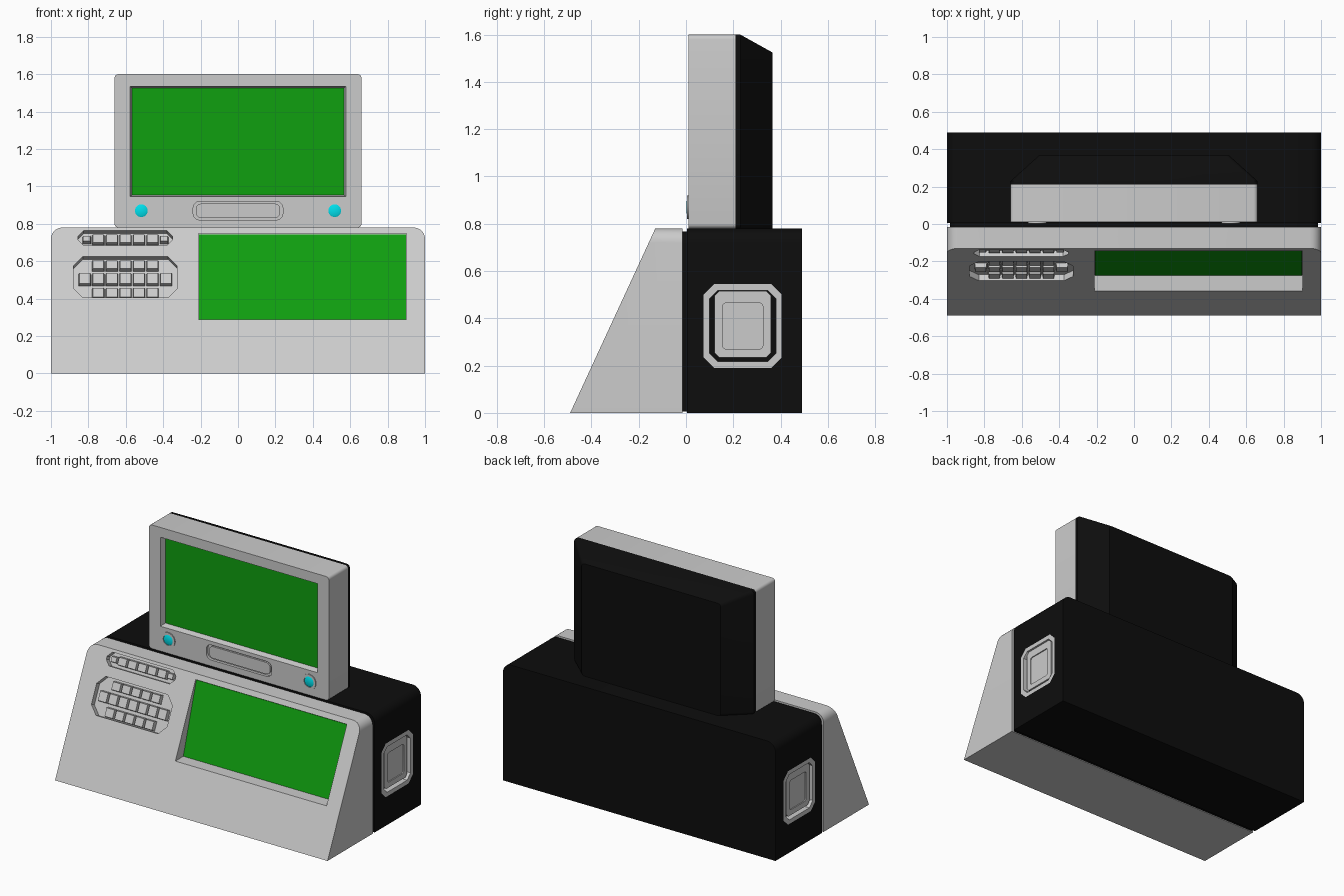
import bpy, bmesh, math
from mathutils import Vector

if "Cube" in bpy.data.objects:
    bpy.data.objects.remove(bpy.data.objects["Cube"])


def material(name, rgb):
    m = bpy.data.materials.new(name)
    m.diffuse_color = (*rgb, 1)
    m.use_nodes = True
    m.node_tree.nodes["Principled BSDF"].inputs["Base Color"].default_value = m.diffuse_color
    return m


BLACK = material("black_plastic", (0.004, 0.004, 0.004))
GREEN = material("green_screen", (0.005, 0.35, 0.005))
CYAN = material("cyan_light", (0.0, 0.75, 0.85))

# Sloped console face: runs from (y -0.49, z 0) to (y -0.13, z 0.78)
RUN, RISE = 0.36, 0.78
NORMAL = Vector((0, -RISE, RUN)).normalized()


# Mappings from (u, v, w) to space: w is y, x, or depth below the slope
def front(u, v, w):
    return Vector((u, w, v))


def side(u, v, w):
    return Vector((w, u, v))


def slope(u, v, w):
    return Vector((u, -0.49 + RUN * v / RISE, v)) - NORMAL * w


def rect(x0, x1, z0, z1, r=0, seg=1, square_bottom=False):
    """Rectangle outline with chamfered (seg=1) or rounded corners."""
    pts = []
    corners = [(x1, z1, -1, -1, 0), (x0, z1, 1, -1, 90), (x0, z0, 1, 1, 180), (x1, z0, -1, 1, 270)]
    for i, (x, z, sx, sz, a) in enumerate(corners):
        if r == 0 or (square_bottom and i > 1):
            pts.append((x, z))
            continue
        for k in range(seg + 1):
            t = math.radians(a + 90 * k / seg)
            pts.append((x + sx * r + r * math.cos(t), z + sz * r + r * math.sin(t)))
    return pts


def circle(cx, cz, r, n=24):
    return [(cx + r * math.cos(math.tau * i / n), cz + r * math.sin(math.tau * i / n)) for i in range(n)]


def loft(name, rings, mat=None, closed=False):
    """Skin a list of point rings, capped at both ends or closed into a frame."""
    bm = bmesh.new()
    vs = [[bm.verts.new(p) for p in ring] for ring in rings]
    n = len(vs[0])
    pairs = list(zip(vs, vs[1:])) + ([(vs[-1], vs[0])] if closed else [])
    for a, b in pairs:
        for i in range(n):
            j = (i + 1) % n
            bm.faces.new((a[i], a[j], b[j], b[i]))
    if not closed:
        bm.faces.new(vs[0])
        bm.faces.new(vs[-1])
    bmesh.ops.recalc_face_normals(bm, faces=bm.faces)
    me = bpy.data.meshes.new(name)
    bm.to_mesh(me)
    bm.free()
    ob = bpy.data.objects.new(name, me)
    bpy.context.collection.objects.link(ob)
    if mat:
        me.materials.append(mat)
    return ob


def ring_at(outline, space, w):
    return [space(u, v, w) for u, v in outline]


def prism(name, outline, space, w0, w1, mat=None, end=None):
    return loft(name, [ring_at(outline, space, w0), ring_at(end or outline, space, w1)], mat)


def frame(name, outer, inner, space, w0, w1, mat=None):
    rings = [ring_at(o, space, w) for o, w in ((outer, w0), (outer, w1), (inner, w1), (inner, w0))]
    return loft(name, rings, mat, closed=True)


def cut(target, cutter):
    """Subtract the cutter from the target, then discard the cutter."""
    cutter.hide_render = True
    for m in target.data.materials:
        cutter.data.materials.append(m)
    mod = target.modifiers.new("cut", 'BOOLEAN')
    mod.operation, mod.solver, mod.object = 'DIFFERENCE', 'EXACT', cutter
    bpy.context.view_layer.objects.active = target
    bpy.ops.object.modifier_apply(modifier=mod.name)
    bpy.data.objects.remove(cutter)


# Console: sloped grey front, dark seam, black rear housing
shell = rect(-1, 1, 0, 0.78, 0.06, 6, True)
console = loft("console_front", [ring_at(shell, slope, 0), ring_at(shell, front, -0.015)])
prism("seam_strip", rect(-0.985, 0.985, 0.005, 0.768, 0.05, 6, True), front, -0.015, 0.005, BLACK)
housing = prism("rear_housing", shell, front, 0.005, 0.49, BLACK)

# Console screen, set more upright than the slope
cut(console, prism("screen_pocket", [(-0.45, 0.288), (-0.27, 0.288), (-0.13, 0.748), (-0.3, 0.748)],
                   side, -0.21, 0.90))
prism("console_screen", [(-0.275, 0.289), (-0.255, 0.289), (-0.118, 0.743), (-0.138, 0.743)],
      side, -0.209, 0.899, GREEN)

# Keypad recesses
cut(console, prism("keypad_pocket", rect(-0.88, -0.325, 0.405, 0.625, 0.05), slope, -0.02, 0.035))
cut(console, prism("key_strip_pocket", rect(-0.855, -0.35, 0.685, 0.763, 0.03), slope, -0.02, 0.035))


def key(x, z, w, h):
    base = rect(x - w / 2, x + w / 2, z - h / 2, z + h / 2)
    top = rect(x - w / 2 + 0.004, x + w / 2 - 0.004, z - h / 2 + 0.004, z + h / 2 - 0.004)
    prism("key", base, slope, 0.036, 0.01, end=top)


# Keys: rows of 5, 7 and 5, plus the upper strip with narrow end keys
PITCH = 0.0725
for z, count, height in ((0.437, 5, 0.056), (0.513, 7, 0.062), (0.586, 5, 0.052), (0.725, 5, 0.05)):
    for i in range(count):
        key(-0.602 + (i - (count - 1) / 2) * PITCH, z, 0.066, height)
for x in (-0.809, -0.395):
    key(x, 0.725, 0.045, 0.036)

# Framed vent panels on both sides of the housing
for s, label in ((-1, "left"), (1, "right")):
    outer = rect(0.075, 0.405, 0.19, 0.545, 0.045)
    cut(housing, prism("vent_pocket", outer, side, s * 0.955, s * 1.05))
    frame(label + "_vent_frame", outer, rect(0.1, 0.38, 0.217, 0.518, 0.035), side, s * 0.954, s)
    panel = prism(label + "_vent_panel", rect(0.12, 0.36, 0.235, 0.515, 0.02), side, s * 0.954, s * 0.99)
    cut(panel, prism("panel_pocket", rect(0.155, 0.325, 0.27, 0.465, 0.015, 4), side, s * 0.983, s * 1.05))

# Monitor: grey bezel and black tapered back
outline = rect(-0.66, 0.66, 0.78, 1.6, 0.02, 4)
bezel = prism("monitor_bezel", outline, front, 0.01, 0.21)
small = rect(-0.51, 0.51, 0.78, 1.525, 0.02, 4)
loft("monitor_back", [ring_at(outline, front, 0.21), ring_at(outline, front, 0.23),
                      ring_at(small, front, 0.365)], BLACK)

# Monitor screen in a tapered recess
cut(bezel, prism("monitor_pocket", rect(-0.58, 0.58, 0.942, 1.538), front, 0.0, 0.055,
                 end=rect(-0.563, 0.563, 0.957, 1.523)))
prism("monitor_screen", rect(-0.566, 0.566, 0.954, 1.526), front, 0.047, 0.07, GREEN)

# Recessed handle plate below the screen
cut(bezel, prism("handle_pocket", rect(-0.24, 0.24, 0.82, 0.92, 0.035, 3), front, -0.02, 0.028))
prism("handle_plate", rect(-0.225, 0.225, 0.831, 0.909, 0.03, 3), front, 0.016, 0.03)

# Round lit buttons with rims
for s, label in ((-1, "left"), (1, "right")):
    x, z = s * 0.517, 0.87
    frame(label + "_button_rim", circle(x, z, 0.05), circle(x, z, 0.035), front, 0.004, 0.02)
    loft(label + "_button", [ring_at(circle(x, z, r), front, y)
                             for r, y in ((0.034, 0.02), (0.034, 0.007), (0.026, 0.003))], CYAN)

# Smooth the rounded corners, keep hard edges
bpy.ops.object.select_all(action='SELECT')
bpy.context.view_layer.objects.active = console
bpy.ops.object.shade_smooth_by_angle(angle=math.radians(30))
